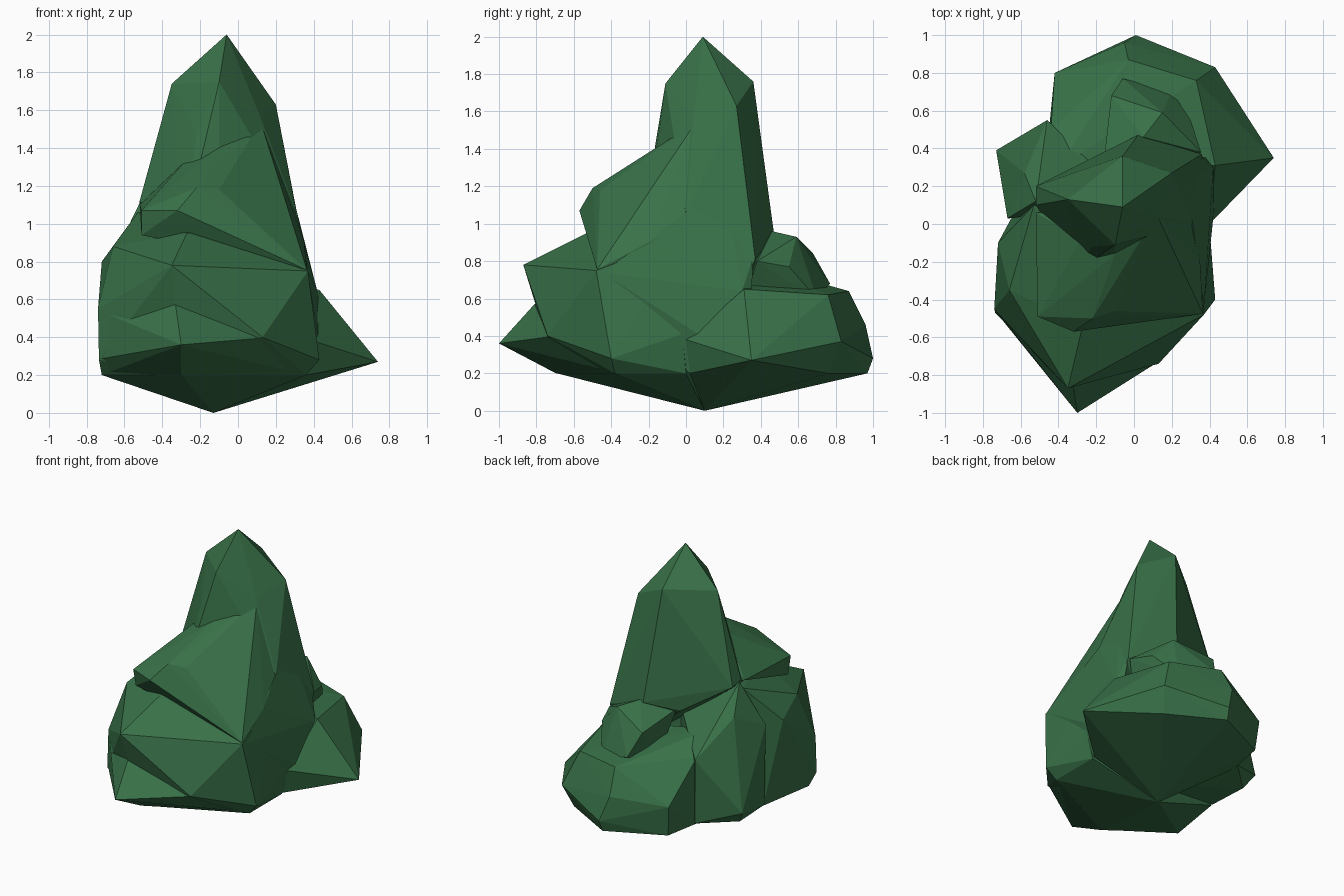
import bpy, bmesh

green = bpy.data.materials.new("foliage_green")
green.diffuse_color = (0.04, 0.165, 0.065, 1)


def lump(name, pts):
    """Faceted boulder-like lump wrapped around a few corner points."""
    bm = bmesh.new()
    for p in pts:
        bm.verts.new(p)
    bmesh.ops.convex_hull(bm, input=bm.verts)
    loose = [v for v in bm.verts if not v.link_faces]
    bmesh.ops.delete(bm, geom=loose, context='VERTS')
    bmesh.ops.dissolve_limit(bm, angle_limit=0.03, verts=bm.verts, edges=bm.edges)
    bmesh.ops.recalc_face_normals(bm, faces=bm.faces)
    me = bpy.data.meshes.new(name)
    bm.to_mesh(me)
    bm.free()
    me.materials.append(green)
    ob = bpy.data.objects.new(name, me)
    bpy.context.collection.objects.link(ob)
    return ob


foot = (-0.13, 0.1, 0)

# Wide lower front mass
body = lump("bush_body", [
    foot, (-0.3, -0.69, 0.2), (-0.72, -0.4, 0.2), (0.36, -0.38, 0.2), (0.36, 0, 0.2), (-0.65, 0.03, 0.2),
    (-0.33, -0.79, 0.56), (0.13, -0.74, 0.4), (0.43, -0.4, 0.28), (0.4, -0.02, 0.41), (-0.735, -0.47, 0.28),
    (-0.74, -0.45, 0.55), (-0.72, -0.1, 0.8), (-0.35, -0.87, 0.78), (0.37, -0.48, 0.75),
    (-0.66, -0.35, 0.88), (-0.27, -0.53, 0.95), (0.34, 0, 0.93), (-0.53, 0.1, 1.06)])

# Pointed toe at the bottom front
toe = lump("front_toe", [
    (-0.3, -1, 0.36), (-0.301, -0.695, 0.2), (0.12, -0.735, 0.395), (-0.73, -0.468, 0.285),
    (-0.33, -0.81, 0.57), (-0.735, -0.45, 0.54), (-0.3, -0.3, 0.3), (-0.71, -0.4, 0.205), (0.34, -0.38, 0.205)])

# Overhanging front shoulder
shoulder = lump("front_shoulder", [
    (-0.51, -0.49, 1.07), (-0.32, -0.57, 1.07), (-0.22, -0.5, 1.19), (-0.1, -0.46, 1.18),
    (-0.27, -0.5, 0.94), (-0.51, -0.46, 0.94), (0.365, -0.475, 0.755), (-0.1, -0.16, 1.4),
    (-0.28, -0.08, 1.33), (0.35, -0.2, 0.9), (0.2, -0.12, 1.2), (-0.52, 0.06, 1.1),
    (0.3, 0.2, 0.9), (0.12, 0.05, 1.54), (0.27, 0.19, 1.19)])

# Tall pointed trunk
spire = lump("tall_spire", [
    (-0.06, 0.09, 2), (-0.35, 0.13, 1.74), (-0.06, 0.36, 1.76), (0.2, 0.27, 1.63),
    (0.12, 0.04, 1.56), (-0.1, -0.11, 1.75), (-0.22, -0.12, 1.47), (-0.1, -0.155, 1.4),
    (-0.52, 0.1, 1.12), (-0.52, 0.2, 1.1), (0.27, 0.2, 1.2), (0.31, 0, 1.06), (0.02, 0.47, 0.95),
    (0.36, 0.37, 0.81), (-0.2, 0.35, 0.9), (0.38, 0.2, 0.4), (-0.3, -0.25, 0.9)])

# Flanks joining the trunk with the front and back masses
right_flank = lump("right_flank", [
    (0.4, -0.021, 0.405), (0.36, 0.01, 0.205), (0.45, 0.33, 0.24), (0.42, 0.3, 0.64), (0.37, -0.45, 0.74),
    (0.345, -0.2, 0.91), (0.31, 0.01, 1.07), (0.268, 0.21, 1.19), (0.35, 0.36, 0.82),
    (-0.3, 0.1, 0.9), (-0.3, 0.1, 0.3)])
left_flank = lump("left_flank", [
    (-0.66, 0.03, 0.21), (-0.67, 0.33, 0.205), (-0.45, 0.54, 0.21), (-0.73, 0.39, 0.3), (-0.46, 0.55, 0.68),
    (-0.58, 0.27, 0.92), (-0.52, 0.12, 1.11), (-0.67, 0.03, 0.8), (0, 0.1, 0.9), (0, 0.1, 0.1)])

# Low back mass with a point to the right
back = lump("back_mound", [
    foot, (0.36, 0.02, 0.2), (0.4, 0, 0.38), (0.42, 0.34, 0.2), (0.38, 0.76, 0.2), (0, 0.97, 0.2),
    (-0.4, 0.78, 0.2), (-0.45, 0.5, 0.2), (0.74, 0.35, 0.27), (0.43, 0.83, 0.37), (0.01, 1, 0.28),
    (-0.42, 0.8, 0.42), (-0.44, 0.5, 0.68), (-0.4, 0.3, 0.8),
    (-0.05, 0.96, 0.46), (-0.03, 0.87, 0.64), (0.33, 0.76, 0.62), (0.43, 0.31, 0.65)])

# Small knob on the back mound
knob = lump("back_knob", [
    (-0.12, 0.68, 0.84), (-0.06, 0.77, 0.68), (0.15, 0.59, 0.93), (0.3, 0.55, 0.77), (0.355, 0.38, 0.8),
    (0.05, 0.46, 0.96), (-0.16, 0.33, 0.9), (0.2, 0.7, 0.6), (-0.1, 0.5, 0.55), (0.25, 0.3, 0.55)])

# Fuse everything into one faceted shell
bpy.context.view_layer.objects.active = body
for part in (toe, shoulder, spire, right_flank, left_flank, back, knob):
    mod = body.modifiers.new("fuse", 'BOOLEAN')
    mod.operation = 'UNION'
    mod.solver = 'EXACT'
    mod.object = part
    bpy.ops.object.modifier_apply(modifier=mod.name)
    bpy.data.objects.remove(part)
